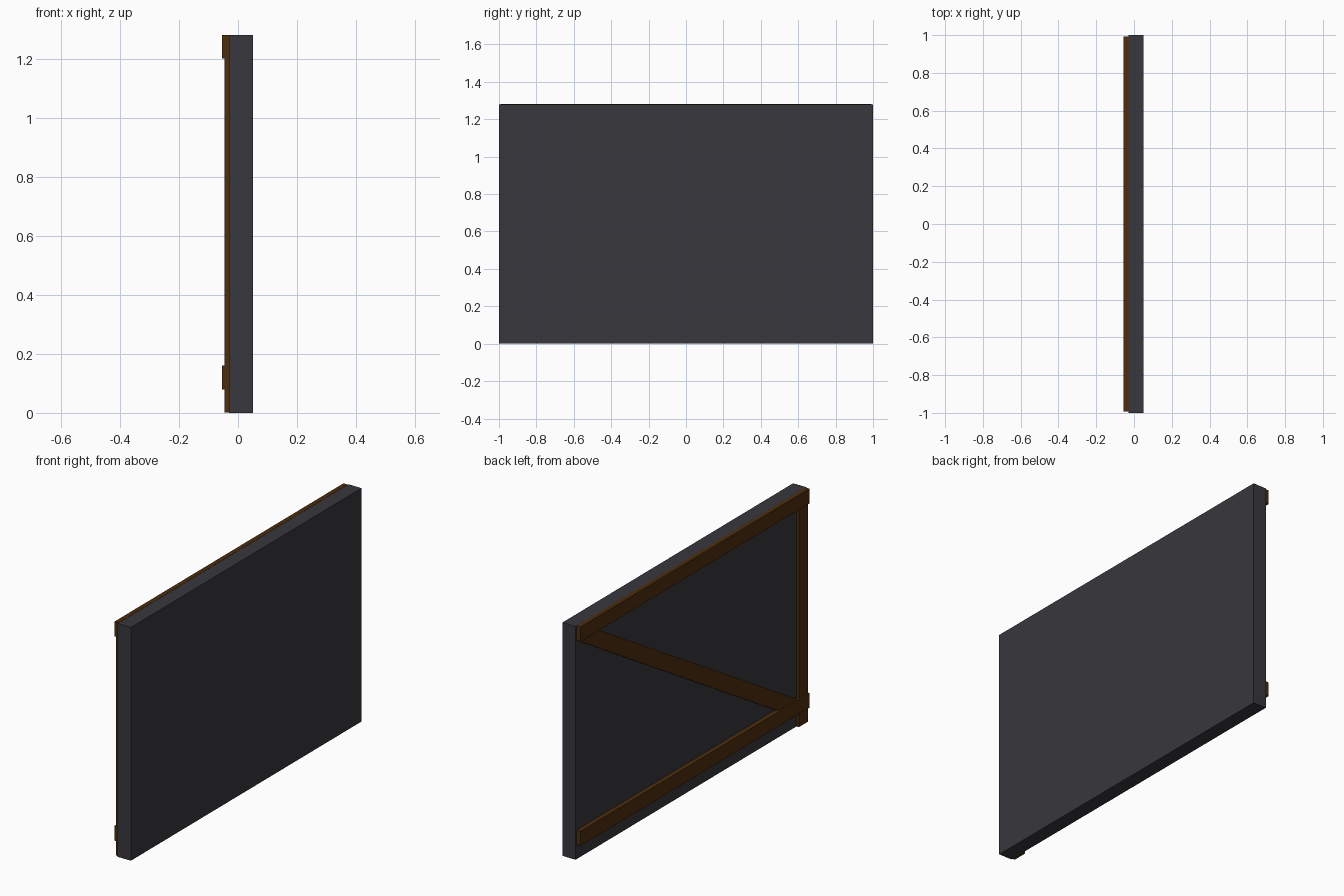
import bpy

if "Cube" in bpy.data.objects:
    bpy.data.objects.remove(bpy.data.objects["Cube"])


def material(name, color):
    m = bpy.data.materials.new(name)
    m.diffuse_color = (*color, 1)
    m.use_nodes = True
    m.node_tree.nodes["Principled BSDF"].inputs["Base Color"].default_value = m.diffuse_color
    return m


charcoal = material("charcoal", (0.040, 0.038, 0.046))
brown = material("dark brown wood", (0.075, 0.026, 0.004))

BACK = -0.03    # rear face of the panel
EDGE = 0.993    # timber frame stops just short of the panel ends


def slab(name, outline, x0, x1, mat):
    """Extrude a (y, z) outline between two x positions."""
    n = len(outline)
    verts = [(x, y, z) for x in (x0, x1) for y, z in outline]
    faces = [tuple(range(n))[::-1], tuple(range(n, 2 * n))]
    faces += [(i, (i + 1) % n, n + (i + 1) % n, n + i) for i in range(n)]
    mesh = bpy.data.meshes.new(name)
    mesh.from_pydata(verts, [], faces)
    mesh.materials.append(mat)
    obj = bpy.data.objects.new(name, mesh)
    bpy.context.collection.objects.link(obj)
    return obj


def rect(y0, y1, z0, z1):
    return [(y0, z0), (y1, z0), (y1, z1), (y0, z1)]


# Main board
slab("panel", rect(-1, 1, 0, 1.28), BACK, 0.05, charcoal)

# Horizontal rails on the rear face
for name, z in (("lower_rail", 0.08), ("upper_rail", 1.201)):
    slab(name, rect(-EDGE, EDGE, z, z + 0.08), -0.055, BACK, brown)

# Hinge-side post, thinner than the rails and passing behind them
slab("post", rect(-EDGE, -EDGE + 0.08, 0.001, 1.279), -0.046, BACK, brown)

# Diagonal brace between the rails
slab("diagonal_brace", [(-0.90, 0.16), (-0.73, 0.16), (EDGE, 1.201), (0.83, 1.201)],
     -0.046, BACK, brown)
